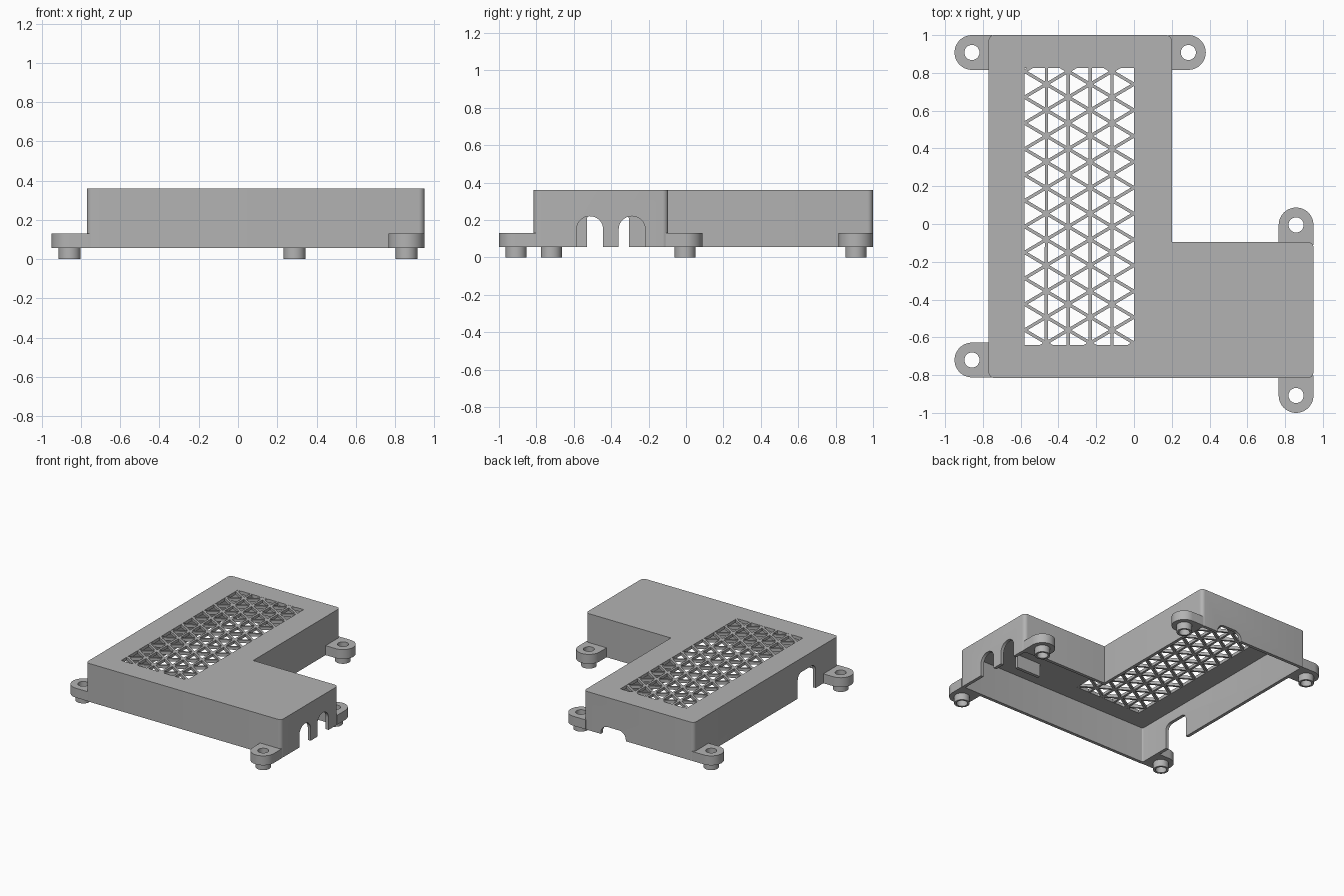
import bpy, bmesh, math
from mathutils import Matrix, Vector

cube = bpy.data.objects.get("Cube")
if cube:
    bpy.data.objects.remove(cube, do_unlink=True)

grey = bpy.data.materials.new("matte grey plastic")
grey.use_nodes = True
grey.diffuse_color = (0.45, 0.45, 0.45, 1)
bsdf = next(n for n in grey.node_tree.nodes if n.type == 'BSDF_PRINCIPLED')
bsdf.inputs["Base Color"].default_value = (0.45, 0.45, 0.45, 1)

# Axis mappings: profile (u, v), extrusion w
ALONG = {
    'z': lambda u, v, w: (u, v, w),
    'x': lambda u, v, w: (w, u, v),
    'y': lambda u, v, w: (u, w, v),
}
BASE, LID, TOP, WALL = 0.055, 0.335, 0.36, 0.025


def new_object(name, bm):
    bmesh.ops.recalc_face_normals(bm, faces=bm.faces)
    mesh = bpy.data.meshes.new(name)
    bm.to_mesh(mesh)
    bm.free()
    mesh.materials.append(grey)
    obj = bpy.data.objects.new(name, mesh)
    bpy.context.collection.objects.link(obj)
    return obj


def prism(name, profile, low, high, axis='z'):
    bm = bmesh.new()
    place = ALONG[axis]
    bottom = [bm.verts.new(place(u, v, low)) for u, v in profile]
    top = [bm.verts.new(place(u, v, high)) for u, v in profile]
    bm.faces.new(bottom)
    bm.faces.new(top)
    n = len(profile)
    for i in range(n):
        j = (i + 1) % n
        bm.faces.new((bottom[i], bottom[j], top[j], top[i]))
    return new_object(name, bm)


def arc(cx, cy, r, start, end, steps):
    angles = [math.radians(start + (end - start) * i / steps) for i in range(steps + 1)]
    return [(cx + r * math.cos(a), cy + r * math.sin(a)) for a in angles]


def box_profile(u0, u1, v0, v1):
    return [(u0, v0), (u1, v0), (u1, v1), (u0, v1)]


def doorway(u0, u1, top, r):
    """Opening with rounded upper corners, running out below the wall."""
    return ([(u0, 0), (u1, 0)] + arc(u1 - r, top - r, r, 0, 90, 8)
            + arc(u0 + r, top - r, r, 90.5, 180, 8))


def cut(obj, cutters):
    for cutter in cutters:
        mod = obj.modifiers.new("cut", 'BOOLEAN')
        mod.operation, mod.solver, mod.object = 'DIFFERENCE', 'EXACT', cutter
        cutter.hide_render = True
    bpy.context.view_layer.update()
    graph = bpy.context.evaluated_depsgraph_get()
    mesh = bpy.data.meshes.new_from_object(obj.evaluated_get(graph))
    obj.modifiers.clear()
    obj.data = mesh
    for cutter in cutters:
        bpy.data.objects.remove(cutter, do_unlink=True)


def smooth(obj):
    bpy.ops.object.select_all(action='DESELECT')
    obj.select_set(True)
    bpy.context.view_layer.objects.active = obj
    bpy.ops.object.shade_smooth_by_angle(angle=math.radians(30))


def l_shape(inset, r):
    """L-shaped outline with rounded outer corners and a sharp inner corner."""
    x0, x1, x2 = -0.77 + inset, 0.2 - inset, 0.95 - inset
    y0, y1, y2 = -0.815 + inset, -0.095 - inset, 1 - inset
    return (arc(x0 + r, y0 + r, r, 180, 270, 6) + arc(x2 - r, y0 + r, r, 270, 360, 6)
            + arc(x2 - r, y1 - r, r, 0, 90, 6) + [(x1, y1)]
            + arc(x1 - r, y2 - r, r, 0, 90, 6) + arc(x0 + r, y2 - r, r, 90, 180, 6))


# Hollow cover with its vent window and cable openings
GX0, GX1, GY0, GY1 = -0.58, 0.0, -0.64, 0.825
cover = prism("cover_shell", l_shape(0, 0.03), BASE, TOP)
cut(cover, [
    prism("cavity", l_shape(WALL, 0.01), -0.1, LID),
    prism("vent_window", box_profile(GX0, GX1, GY0, GY1), 0.3, 0.5),
    prism("right_arch_a", doorway(-0.585, -0.443, 0.22, 0.07), 0.9, 1.1, 'x'),
    prism("right_arch_b", doorway(-0.36, -0.218, 0.22, 0.07), 0.9, 1.1, 'x'),
    prism("left_doorway", doorway(-0.53, -0.305, 0.25, 0.05), -0.9, -0.7, 'x'),
    prism("back_notch", doorway(-0.17, 0.05, 0.125, 0.06), 0.9, 1.1, 'y'),
])
smooth(cover)

# Triangular vent lattice
bm = bmesh.new()
COLS = 5
dx = (GX1 - GX0) / COLS
pitch = 0.137
thick = TOP - LID - 0.002
mid = (TOP + LID) / 2


def bar(a, b, width):
    a, b = Vector((*a, mid)), Vector((*b, mid))
    d = b - a
    turn = Matrix.Rotation(math.atan2(d.y, d.x), 4, 'Z')
    size = Matrix.Diagonal((d.length, width, thick, 1))
    bmesh.ops.create_cube(bm, size=1, matrix=Matrix.Translation((a + b) / 2) @ turn @ size)


def node(col, row):
    return (GX0 + col * dx, 0.74 - pitch * (row + (0 if col % 2 else 0.5)))


for col in range(1, COLS):
    x = GX0 + col * dx
    bar((x, GY0 - 0.01), (x, GY1 + 0.01), 0.017)
for row in range(-1, 11):
    for col in range(COLS + 1):
        x, y = node(col, row)
        if col < COLS:
            for shift in ((-1, 0) if col % 2 else (0, 1)):
                bar((x, y), node(col + 1, row + shift), 0.017)
        if 0 < col < COLS:
            bmesh.ops.create_cone(bm, cap_ends=True, segments=12, radius1=0.02, radius2=0.02,
                                  depth=thick, matrix=Matrix.Translation((x, y, mid)))
new_object("vent_lattice", bm)

# Mounting lugs: centre and direction towards the wall
LUGS = {
    "back_right_lug": ((-0.858, 0.908), 0),
    "back_left_lug": ((0.288, 0.908), 180),
    "front_right_lug": ((-0.858, -0.72), 0),
    "side_back_lug": ((0.858, -0.005), 270),
    "side_front_lug": ((0.858, -0.908), 90),
}
R = 0.092
for name, ((cx, cy), heading) in LUGS.items():
    a = math.radians(heading)
    reach = Vector((math.cos(a), math.sin(a))) * 0.105
    side = Vector((-math.sin(a), math.cos(a))) * R
    c = Vector((cx, cy))
    outline = arc(cx, cy, R, heading + 90, heading + 270, 24)
    outline += [tuple(c - side + reach), tuple(c + side + reach)]
    parts = [prism(name, outline, BASE, 0.13),
             prism(name.replace("lug", "foot"), arc(cx, cy, 0.056, 0, 348.75, 31), 0, BASE)]
    for part in parts:
        cut(part, [prism("screw_hole", arc(cx, cy, 0.04, 0, 348.75, 31), -0.1, 0.3)])
        smooth(part)

# Small retaining tab hanging under the lid
prism("cable_tab", box_profile(0.42, 0.63, -0.58, -0.555), 0.23, LID + 0.005)
